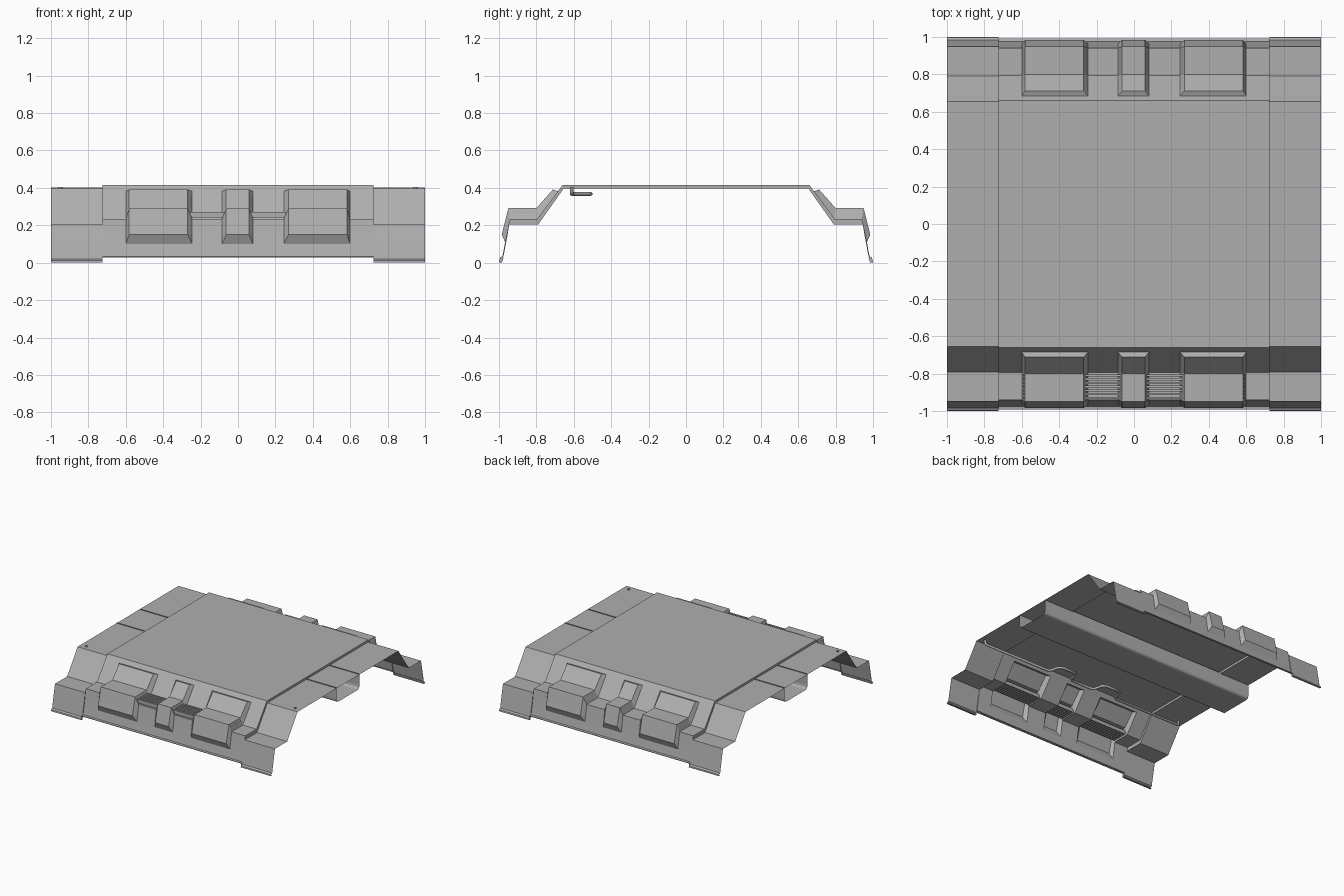
import bpy, bmesh
from mathutils import Vector

if "Cube" in bpy.data.objects:
    bpy.data.objects.remove(bpy.data.objects["Cube"])

# Dark grey panel paint
paint = bpy.data.materials.new("dark_grey")
paint.diffuse_color = (0.43, 0.43, 0.43, 1)
paint.use_nodes = True
paint.node_tree.nodes["Principled BSDF"].inputs["Base Color"].default_value = paint.diffuse_color


def new_object(name, bm):
    me = bpy.data.meshes.new(name)
    bm.to_mesh(me)
    bm.free()
    me.materials.append(paint)
    ob = bpy.data.objects.new(name, me)
    bpy.context.collection.objects.link(ob)
    return ob


def loft(name, stations):
    """Skin a surface through sections given as lists of (x, y, z)."""
    bm = bmesh.new()
    rows = [[bm.verts.new(p) for p in section] for section in stations]
    for a, b in zip(rows, rows[1:]):
        for j in range(len(a) - 1):
            bm.faces.new((a[j], b[j], b[j + 1], a[j + 1]))
    bmesh.ops.remove_doubles(bm, verts=bm.verts, dist=1e-4)
    return new_object(name, bm)


def full(half):
    """Half profile (outer edge to top) mirrored to both sides."""
    return [(-y, z) for y, z in half] + [(y, z) for y, z in reversed(half)]


def at(x, prof):
    return [(x, y, z) for y, z in prof]


# Cross-sections: lower end panels, raised centre panel, and raised pods
end = full([(0.985, 0), (1.0, 0), (0.998, 0.012), (0.984, 0.02), (0.969, 0.10), (0.959, 0.15),
            (0.948, 0.205), (0.79, 0.205), (0.708, 0.32), (0.682, 0.357), (0.655, 0.397)])
mid = full([(0.976, 0.027), (0.992, 0.027), (0.992, 0.031), (0.976, 0.034), (0.963, 0.10), (0.954, 0.15),
            (0.94, 0.235), (0.795, 0.235), (0.71, 0.348), (0.685, 0.382), (0.66, 0.415)])
pod = full([(0.976, 0.027), (0.992, 0.027), (0.992, 0.031), (0.976, 0.034), (0.963, 0.10), (0.985, 0.15),
            (0.95, 0.292), (0.80, 0.292), (0.712, 0.391), (0.685, 0.382), (0.66, 0.415)])


def pod_edge(x, inset):
    """Pod section: only its raised points are drawn inwards."""
    return [(x + (inset if p != m else 0), *p) for p, m in zip(pod, mid)]


# Shell: end panels, step, centre panel with three hollow pods per side
stations = [at(-1, end), at(-0.725, end), at(-0.725, mid)]
for x0, x1, t0, t1 in ((-0.6, -0.245, 0.018, 0.025), (-0.085, 0.08, 0.022, 0.022),
                       (0.245, 0.6, 0.025, 0.018)):
    stations += [at(x0, mid), pod_edge(x0, t0), pod_edge(x1, -t1), at(x1, mid)]
stations += [at(0.725, mid), at(0.725, end), at(1, end)]
loft("roof_shell", stations)

# Hollow duct under the top, rounded lower corners
duct = [(0.148, 0.403), (0.148, 0.305), (0.145, 0.29), (0.137, 0.282), (0.122, 0.279)]
loft("duct", [at(-1, full(duct)), at(1, full(duct))])

# Louvre bars along the front ledge, running through the pods
bm = bmesh.new()
for i in range(7):
    ret = bmesh.ops.create_cube(bm, size=1)
    for v in ret["verts"]:
        v.co = Vector((v.co.x * 1.18, v.co.y * 0.011 - 0.81 - i * 0.02, v.co.z * 0.03 + 0.257))
new_object("ledge_louvres", bm)

# Cable under the top with two loops and upturned ends
right = [(0.95, -0.612, 0.404), (0.95, -0.612, 0.378), (0.938, -0.612, 0.368), (0.34, -0.612, 0.368),
         (0.315, -0.595, 0.368), (0.30, -0.53, 0.368), (0.275, -0.51, 0.368), (0.155, -0.51, 0.368),
         (0.13, -0.53, 0.368), (0.115, -0.595, 0.368), (0.09, -0.612, 0.368)]
points = right + [(-x, y, z) for x, y, z in reversed(right)]
cu = bpy.data.curves.new("cable", "CURVE")
cu.dimensions = "3D"
cu.bevel_depth = 0.011
cu.bevel_resolution = 1
cu.use_fill_caps = True
cu.materials.append(paint)
sp = cu.splines.new("POLY")
sp.points.add(len(points) - 1)
for p, co in zip(sp.points, points):
    p.co = (*co, 1)
cable = bpy.data.objects.new("cable", cu)
bpy.context.collection.objects.link(cable)
